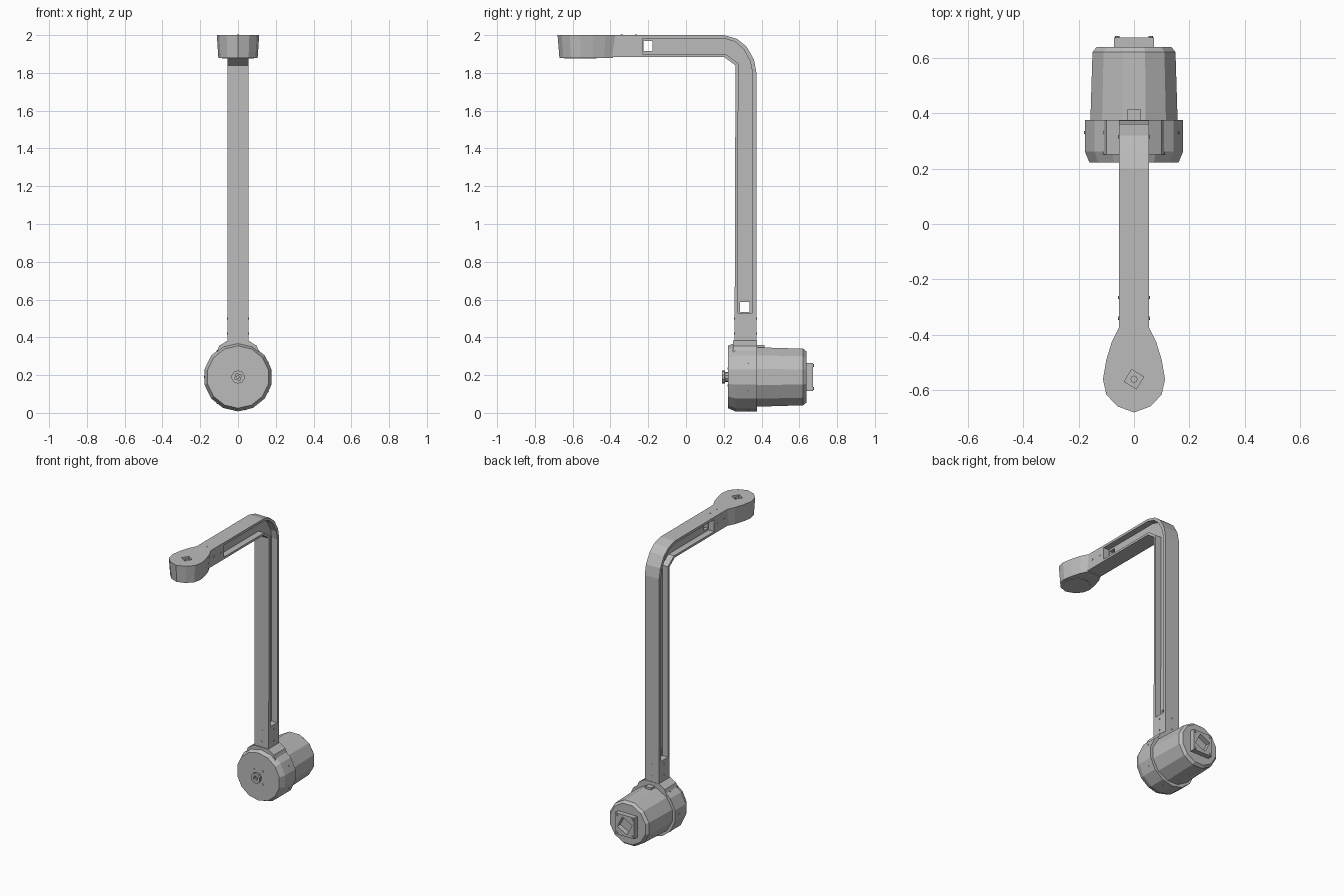
import bpy, bmesh, math
from mathutils import Vector

cube = bpy.data.objects.get("Cube")
if cube:
    bpy.data.objects.remove(cube)

grey = bpy.data.materials.new("metal grey")
grey.use_nodes = True
GREY = (0.5, 0.5, 0.5, 1)
grey.diffuse_color = GREY
grey.node_tree.nodes["Principled BSDF"].inputs["Base Color"].default_value = GREY

AXIS_Z = 0.19      # height of the motor axis
HALF = 0.055       # half width of the arm


def loft(name, rings):
    """Closed solid through rings with equal point counts."""
    bm = bmesh.new()
    loops = [[bm.verts.new(p) for p in ring] for ring in rings]
    n = len(loops[0])
    for a, b in zip(loops, loops[1:]):
        for i in range(n):
            j = (i + 1) % n
            bm.faces.new((a[i], a[j], b[j], b[i]))
    bm.faces.new(loops[0])
    bm.faces.new(loops[-1])
    bmesh.ops.recalc_face_normals(bm, faces=bm.faces)
    mesh = bpy.data.meshes.new(name)
    bm.to_mesh(mesh)
    bm.free()
    mesh.materials.append(grey)
    ob = bpy.data.objects.new(name, mesh)
    bpy.context.collection.objects.link(ob)
    return ob


def ring_y(y, r, n, turn=0.5, z=AXIS_Z):
    return [(r * math.cos(math.tau * (i + turn) / n), y,
             z + r * math.sin(math.tau * (i + turn) / n)) for i in range(n)]


def turned(name, stations, n, turn=0.5):
    return loft(name, [ring_y(y, r, n, turn) for y, r in stations])


def side_extrude(name, outline, x0, x1):
    return loft(name, [[(x, y, z) for y, z in outline] for x in (x0, x1)])


def box(name, lo, hi):
    (x0, y0, z0), (x1, y1, z1) = lo, hi
    return side_extrude(name, [(y0, z0), (y1, z0), (y1, z1), (y0, z1)], x0, x1)


def disc(name, centre, normal, r, depth, n=8, turn=0):
    rot = Vector(normal).to_track_quat('Z', 'Y')
    return loft(name, [[Vector(centre) + rot @ Vector((
        r * math.cos(math.tau * (i + turn) / n),
        r * math.sin(math.tau * (i + turn) / n), h)) for i in range(n)]
        for h in (-depth, depth)])


def cut(ob, cutter):
    cutter.hide_render = True
    mod = ob.modifiers.new("cut", 'BOOLEAN')
    mod.operation = 'DIFFERENCE'
    mod.solver = 'EXACT'
    mod.object = cutter
    bpy.context.view_layer.objects.active = ob
    bpy.ops.object.modifier_apply(modifier=mod.name)
    bpy.data.objects.remove(cutter)


# Bent arm with a channel along each side
arm = side_extrude("bent_arm", [
    (-0.39, 1.885), (0.2, 1.885), (0.262, 1.84), (0.257, 0.34), (0.373, 0.34),
    (0.373, 1.8), (0.36, 1.87), (0.32, 1.94), (0.27, 1.98), (0.2, 2.0), (-0.39, 2.0)],
    -HALF, HALF)
channel = [
    (-0.23, 1.9), (0.21, 1.9), (0.277, 1.85), (0.275, 0.53), (0.352, 0.53),
    (0.352, 1.8), (0.34, 1.86), (0.305, 1.925), (0.26, 1.965), (0.2, 1.983), (-0.23, 1.983)]
for s in (-1, 1):
    cut(arm, side_extrude("channel_cutter", channel, s * 0.012, s * 0.1))

# Cable openings through the web
cut(arm, box("lower_opening_cutter", (-0.1, 0.287, 0.535), (0.1, 0.337, 0.588)))
cut(arm, box("upper_opening_cutter", (-0.1, -0.226, 1.915), (0.1, -0.178, 1.97)))

# Bolt heads on the solid arm ends
for z in (0.42, 0.5):
    for s in (-1, 1):
        disc("lower_side_bolt", (s * HALF, 0.315, z), (s, 0, 0), 0.006, 0.003)
    disc("lower_front_bolt", (0, 0.258, z), (0, -1, 0), 0.006, 0.003)
    disc("lower_back_bolt", (0, 0.373, z), (0, 1, 0), 0.006, 0.003)
for y in (-0.34, -0.265):
    for s in (-1, 1):
        disc("upper_side_bolt", (s * HALF, y, 1.945), (s, 0, 0), 0.006, 0.003)
    disc("upper_top_bolt", (0, y, 2.0), (0, 0, 1), 0.006, 0.002)

# Teardrop head with a diamond socket
half = [(0.055, -0.375), (0.08, -0.425), (0.1, -0.49), (0.112, -0.56),
        (0.1, -0.615), (0.06, -0.658)]
plan = half + [(0, -0.68)] + [(-x, y) for x, y in reversed(half)]
head = loft("teardrop_head", [
    [(x * k, -0.54 + (y + 0.54) * k, z) for x, y in plan] for z, k in ((1.88, 0.93), (2.0, 1))])
cut(head, disc("head_socket_cutter", (0, -0.56, 2.0), (0, 0, 1), 0.036, 0.03, 4, 0.15))
disc("head_shaft", (0, -0.56, 1.978), (0, 0, 1), 0.013, 0.015)
disc("head_under_cover", (0, -0.56, 1.88), (0, 0, -1), 0.085, 0.003, 12)

# Joint housing, with the collar that meets the arm
turned("joint_housing", [(0.222, 0.165), (0.262, 0.182), (0.375, 0.182)], 14)
collar = [(-0.12, 0.3), (0.12, 0.3), (0.1, 0.355), (0.055, 0.383), (-0.055, 0.383), (-0.1, 0.355)]
loft("arm_collar", [[(x, y, z) for x, z in collar] for y in (0.25, 0.376)])
for i in range(7):
    a = math.tau * (i + 0.5) / 7
    n = Vector((math.cos(a), 0, math.sin(a)))
    disc("housing_bolt", Vector((0, 0.33, AXIS_Z)) + n * 0.177, n, 0.005, 0.003)

# Output hub with a square bore and screws around it
hub = turned("output_hub", [(0.19, 0.035), (0.205, 0.035), (0.207, 0.026), (0.225, 0.026)], 10)
cut(hub, disc("hub_bore_cutter", (0, 0.19, AXIS_Z), (0, -1, 0), 0.02, 0.025, 4, 0.3))
disc("hub_shaft", (0, 0.21, AXIS_Z), (0, -1, 0), 0.009, 0.014)
for sx in (-1, 1):
    for sz in (-1, 1):
        disc("hub_screw", (sx * 0.035, 0.222, AXIS_Z + sz * 0.045), (0, -1, 0), 0.006, 0.003)

# Motor and its connector block
turned("motor_body", [(0.37, 0.163), (0.62, 0.155), (0.638, 0.14)], 12)
plug = box("connector_block", (-0.073, 0.62, AXIS_Z - 0.073), (0.073, 0.672, AXIS_Z + 0.073))
cut(plug, disc("plug_socket_cutter", (0, 0.672, AXIS_Z), (0, 1, 0), 0.06, 0.035, 4, 0.2))
for sx in (-1, 1):
    for sz in (-1, 1):
        disc("connector_screw", (sx * 0.06, 0.673, AXIS_Z + sz * 0.06), (0, 1, 0), 0.008, 0.005)
box("cable_clip", (-0.023, 0.373, 0.335), (0.023, 0.415, 0.36))
